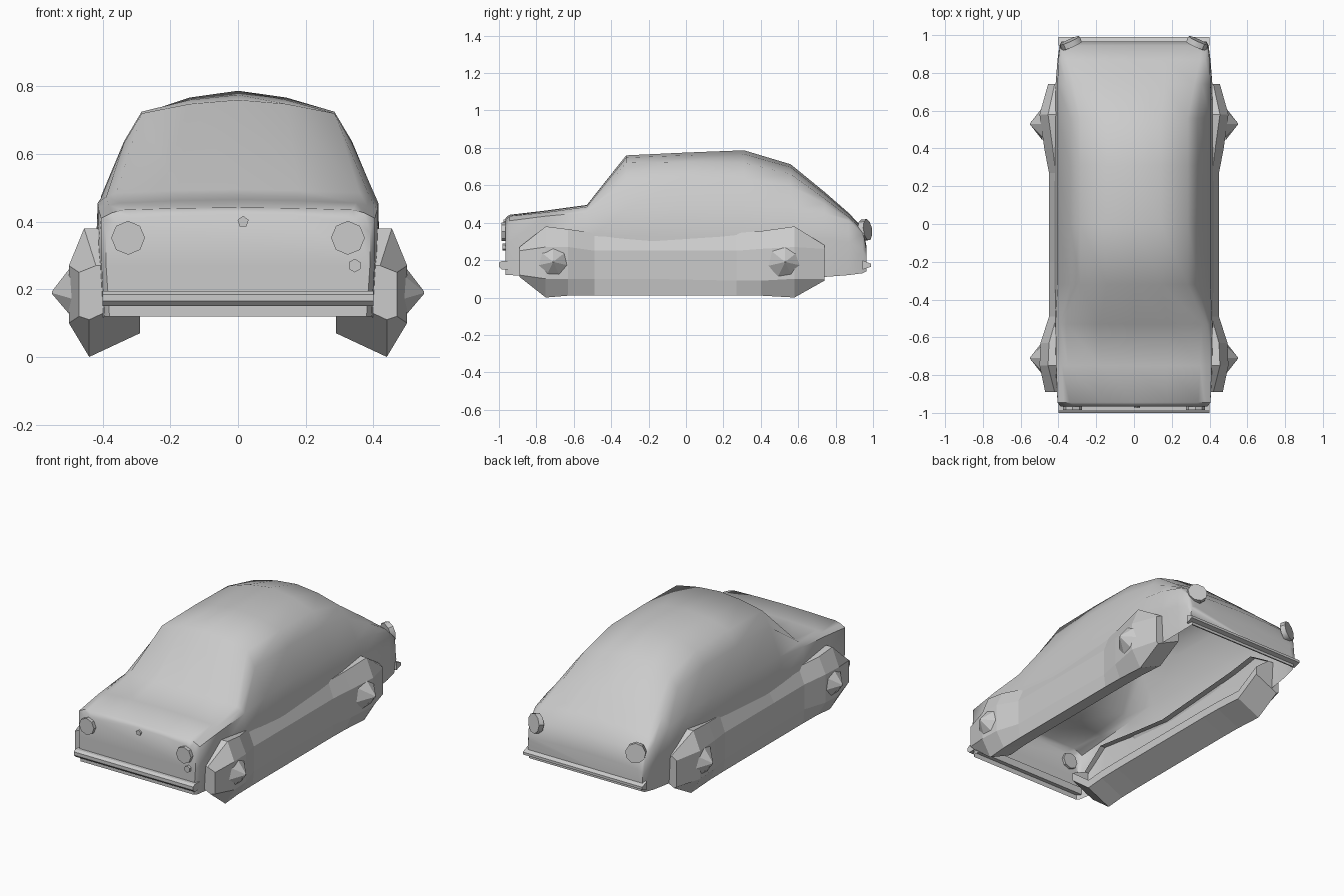
import bpy, bmesh, math
from mathutils import Vector

if "Cube" in bpy.data.objects:
    bpy.data.objects.remove(bpy.data.objects["Cube"])


def finish(name, bm, smooth=None):
    bmesh.ops.recalc_face_normals(bm, faces=bm.faces)
    me = bpy.data.meshes.new(name)
    bm.to_mesh(me)
    bm.free()
    ob = bpy.data.objects.new(name, me)
    bpy.context.collection.objects.link(ob)
    if smooth:
        bpy.ops.object.select_all(action='DESELECT')
        ob.select_set(True)
        bpy.context.view_layer.objects.active = ob
        bpy.ops.object.shade_smooth_by_angle(angle=math.radians(smooth))
    return ob


def loft(name, rings, smooth=None, closed=False):
    """Skin a list of equal-length point rings and cap both ends."""
    bm = bmesh.new()
    rows = [[bm.verts.new(p) for p in r] for r in rings]
    n = len(rows[0])
    for a, b in zip(rows, rows[1:]):
        for i in range(n if closed else n - 1):
            j = (i + 1) % n
            bm.faces.new((a[i], a[j], b[j], b[i]))
    bm.faces.new(rows[0])
    bm.faces.new(rows[-1])
    return finish(name, bm, smooth)


def disc(name, loc, normal, radius, depth, sides, tip=None, smooth=None):
    """Short cylinder or cone with its axis along normal."""
    bm = bmesh.new()
    bmesh.ops.create_cone(bm, cap_ends=True, segments=sides, radius1=radius,
                          radius2=radius if tip is None else tip, depth=depth)
    bmesh.ops.rotate(bm, verts=bm.verts,
                     matrix=Vector(normal).to_track_quat('Z', 'Y').to_matrix())
    bmesh.ops.translate(bm, verts=bm.verts, vec=loc)
    return finish(name, bm, smooth)


# Body shell, open below: y, bottom z, half width, belt w, belt z, roof edge w, roof edge z, top z
stations = [
    (-.965, .12, .390, .390, .37, .31, .410, .425),
    (-.945, .12, .405, .405, .41, .34, .435, .442),
    (-.75, .11, .415, .412, .435, .35, .455, .465),
    (-.53, .10, .418, .415, .455, .36, .485, .495),
    (-.32, .10, .420, .405, .47, .285, .72, .76),
    (0.0, .10, .420, .405, .475, .285, .725, .775),
    (.31, .10, .420, .405, .475, .285, .72, .787),
    (.56, .10, .420, .405, .475, .285, .66, .712),
    (.74, .11, .415, .405, .45, .32, .53, .565),
    (.87, .12, .405, .400, .41, .35, .43, .452),
    (.945, .13, .395, .390, .34, .36, .36, .372),
    (.965, .14, .385, .380, .25, .35, .265, .275),
]
rings = []
for y, zb, w, wb, zbelt, wr, zr, zt in stations:
    half = [(w - .01, zb), (w, zb * .4 + zbelt * .6), (wb, zbelt),
            (wr * .65 + wb * .35 + .01, zr * .65 + zbelt * .35), (wr, zr),
            (wr * .5, zr * .3 + zt * .7)]
    pts = half + [(0, zt)] + [(-x, z) for x, z in reversed(half)]
    rings.append([(x, y, z) for x, z in pts])
loft("body_shell", rings, smooth=50)

# Faceted wheel and sill strips: y, top z, top x, shoulder z, outer x, low z, bottom z
strip = [
    (-.89, .27, .42, .25, .47, .12, .11),
    (-.75, .38, .455, .27, .50, .10, .00),
    (-.63, .365, .45, .27, .495, .10, .01),
    (-.49, .345, .41, .25, .45, .10, .012),
    (-.20, .31, .415, .25, .45, .10, .012),
    (.27, .345, .415, .25, .45, .09, .012),
    (.40, .355, .43, .26, .475, .09, .01),
    (.58, .38, .455, .27, .50, .10, .00),
    (.74, .28, .42, .26, .455, .10, .09),
]
for side, label in ((1, "right"), (-1, "left")):
    sections = []
    for y, zt, xt, zs, xo, zl, zb in strip:
        pts = [(.38, zt), (xt, zt), (xo, zs), (xo, zl), (.44, zb),
               (.29, zb + .07), (.29, zb + .12)]
        sections.append([(side * x, y, z) for x, z in pts])
    loft("wheel_and_sill_" + label, sections)

    # Pointed hubs
    for y, end in ((-.71, "front"), (.53, "rear")):
        disc(f"{end}_hub_{label}", (side * .517, y, .19), (side, 0, 0),
             .09, .066, 7, tip=.004)

    # Head lamps and tail lamps
    disc("head_lamp_" + label, (side * .325, -.968, .352), (0, -1, 0),
         .05, .036, 8, smooth=40)
    disc("tail_lamp_" + label, (side * .335, .957, .36), (side * .4, .9, .12),
         .058, .032, 9, smooth=40)

# Bumper bars from short profiles
for name, sy, prof in (
        ("front_bumper", -1, [(.94, .15), (.985, .15), (1.0, .165), (1.0, .185), (.985, .195), (.94, .195)]),
        ("rear_bumper", 1, [(.945, .15), (.99, .165), (.99, .18), (.945, .198)])):
    loft(name, [[(x, sy * y, z) for y, z in prof] for x in (-.40, .40)], closed=True)

# Small front marker lamp and blank nose plate
disc("marker_lamp", (.345, -.965, .27), (0, -1, 0), .02, .03, 6)
disc("nose_plate", (.015, -.965, .40), (0, -1, 0), .017, .02, 5)
